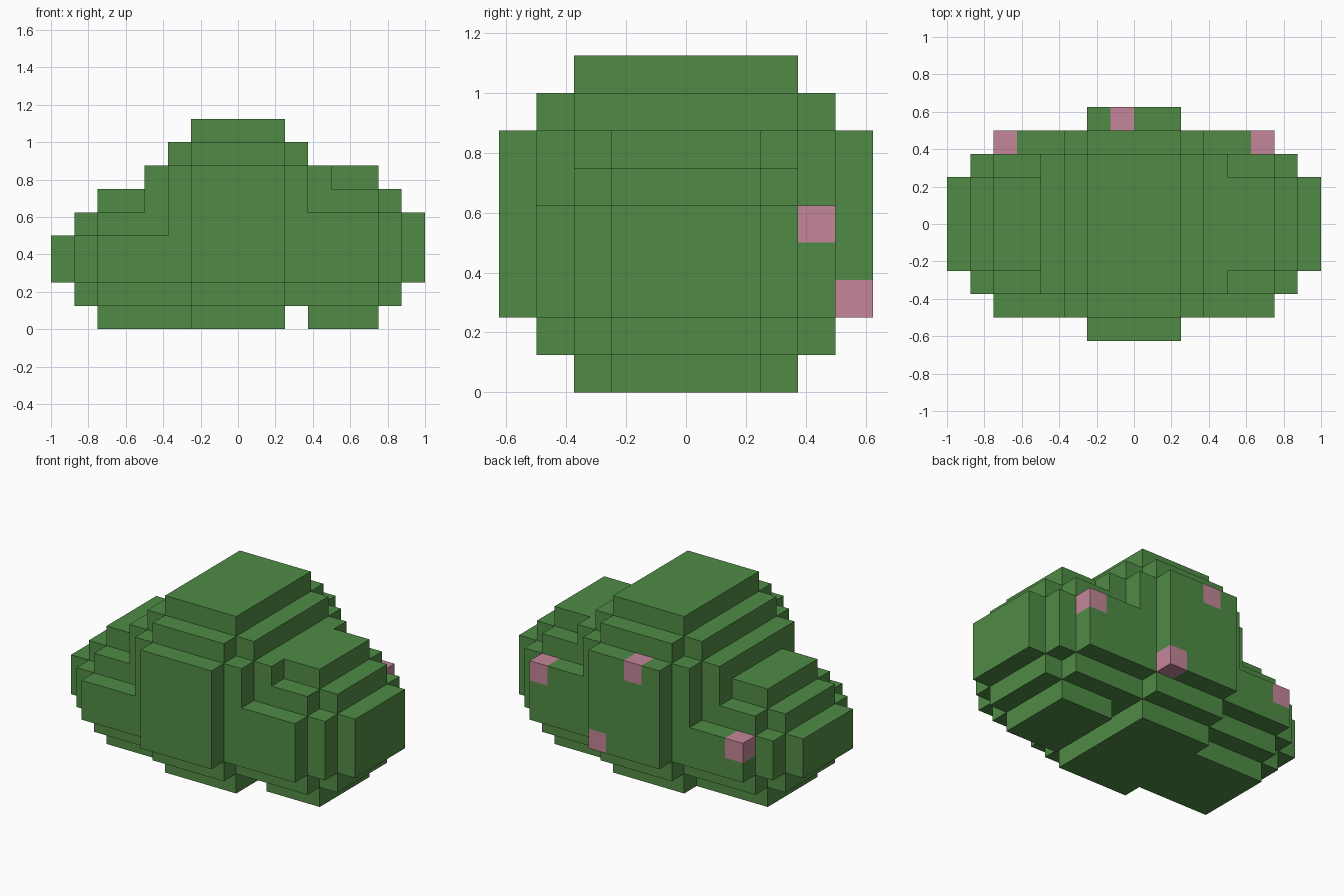
import bpy
import bmesh
import math
from mathutils import Vector

if "Cube" in bpy.data.objects:
    bpy.data.objects.remove(bpy.data.objects["Cube"], do_unlink=True)

U = 0.125  # edge length of one block


def make_material(name, colour):
    mat = bpy.data.materials.new(name)
    mat.use_nodes = True
    mat.diffuse_color = (*colour, 1)
    bsdf = next(n for n in mat.node_tree.nodes if n.type == 'BSDF_PRINCIPLED')
    bsdf.inputs["Base Color"].default_value = (*colour, 1)
    return mat


def rounded_lump(x, y, z):
    """Blocks of a box whose edges and corners are stepped off."""
    def inset(v, lo, hi):
        return min(v - lo, hi - 1 - v, 2)
    return {(i, j, k)
            for i in range(*x) for j in range(*y) for k in range(*z)
            if inset(i, *x) + inset(j, *y) + inset(k, *z) >= 4}


def build_skin(name, cells, neighbours, mat):
    """Mesh the faces of the cells that do not touch a neighbouring block."""
    bm = bmesh.new()
    verts = {}

    def corner(p):
        key = tuple(round(c) for c in p)
        if key not in verts:
            verts[key] = bm.verts.new([c * U for c in key])
        return verts[key]

    for cell in sorted(cells):
        for axis in range(3):
            for side in (0, 1):
                beside = list(cell)
                beside[axis] += 2 * side - 1
                if tuple(beside) in neighbours:
                    continue
                a = Vector((0, 0, 0))
                b = Vector((0, 0, 0))
                a[(axis + 1) % 3] = 1
                b[(axis + 2) % 3] = 1
                p = Vector(cell)
                p[axis] += side
                loop = [p, p + a, p + a + b, p + b]
                if side == 0:
                    loop.reverse()
                bm.faces.new([corner(q) for q in loop])

    # Merge the flat block faces into large panels
    bmesh.ops.dissolve_limit(bm, angle_limit=math.radians(1),
                             verts=bm.verts[:], edges=bm.edges[:])
    mesh = bpy.data.meshes.new(name)
    bm.to_mesh(mesh)
    bm.free()
    mesh.materials.append(mat)
    obj = bpy.data.objects.new(name, mesh)
    bpy.context.collection.objects.link(obj)
    return obj


leaf_green = make_material("leaf green", (0.08, 0.26, 0.06))
blossom_pink = make_material("blossom pink", (0.55, 0.24, 0.32))

# Bush: a tall middle lump with a lower one on each side
bush = (rounded_lump((-4, 4), (-5, 5), (0, 9))
        | rounded_lump((1, 8), (-4, 4), (0, 7))
        | rounded_lump((-8, 0), (-4, 4), (0, 6)))

# Blossoms: single blocks set flush into the back
blossoms = {
    "blossom_top": (-1, 4, 6),
    "blossom_low": (1, 4, 2),
    "blossom_left": (5, 3, 4),
    "blossom_right": (-6, 3, 3),
}

build_skin("foliage", bush - set(blossoms.values()), bush, leaf_green)
for name, cell in blossoms.items():
    build_skin(name, {cell}, {cell}, blossom_pink)
